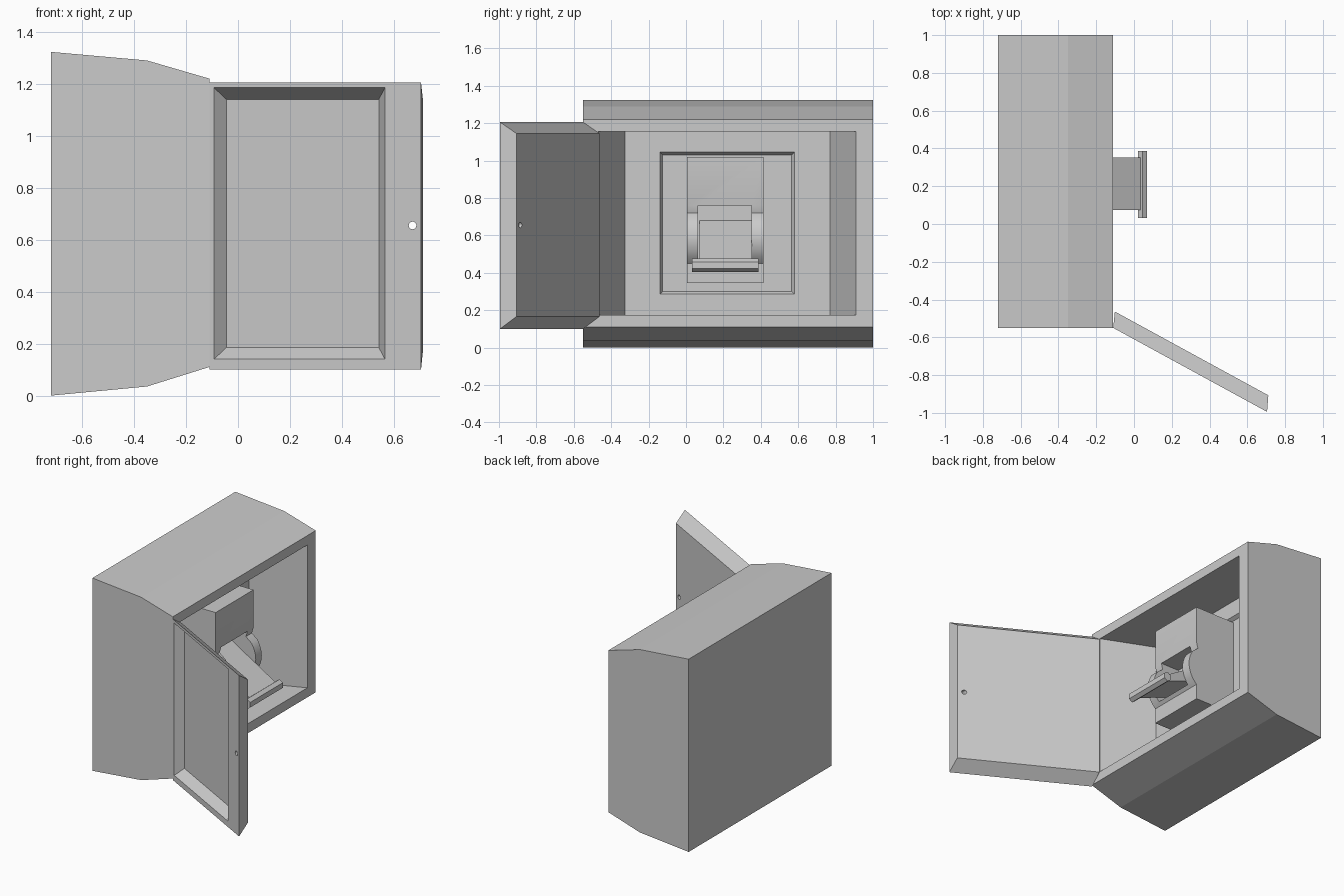
import bpy, bmesh, math
from mathutils import Vector

if "Cube" in bpy.data.objects:
    bpy.data.objects.remove(bpy.data.objects["Cube"])


def finish(name, bm):
    bmesh.ops.recalc_face_normals(bm, faces=bm.faces[:])
    me = bpy.data.meshes.new(name)
    bm.to_mesh(me)
    bm.free()
    ob = bpy.data.objects.new(name, me)
    bpy.context.collection.objects.link(ob)
    return ob


def nested_rects(name, rings, place):
    """Bridge successive rectangles (depth, a0, a1, z0, z1) and cap both ends."""
    bm = bmesh.new()
    loops = []
    for d, a0, a1, z0, z1 in rings:
        corners = ((a0, z0), (a1, z0), (a1, z1), (a0, z1))
        loops.append([bm.verts.new(place(d, a, z)) for a, z in corners])
    for p, q in zip(loops, loops[1:]):
        for i in range(4):
            j = (i + 1) % 4
            bm.faces.new((p[i], p[j], q[j], q[i]))
    bm.faces.new(loops[0])
    bm.faces.new(loops[-1])
    return finish(name, bm)


def extrude_y(name, profile, y0, y1):
    """Extrude a side profile of (x, z) points along y."""
    bm = bmesh.new()
    a = [bm.verts.new((x, y0, z)) for x, z in profile]
    b = [bm.verts.new((x, y1, z)) for x, z in profile]
    bm.faces.new(a)
    bm.faces.new(b)
    for i in range(len(a)):
        j = (i + 1) % len(a)
        bm.faces.new((a[i], a[j], b[j], b[i]))
    return finish(name, bm)


def cut(ob, cutter):
    cutter.hide_render = True
    mod = ob.modifiers.new("cut", 'BOOLEAN')
    mod.object = cutter
    mod.solver = 'EXACT'
    bpy.ops.object.select_all(action='DESELECT')
    bpy.context.view_layer.objects.active = ob
    ob.select_set(True)
    bpy.ops.object.modifier_apply(modifier=mod.name)
    bpy.data.objects.remove(cutter)


# housing: tapered shell, flared cavity and shallow recess in its back
nested_rects("housing", [
    (-0.72, -0.55, 1.0, 0.0, 1.323),
    (-0.35, -0.55, 1.0, 0.035, 1.29),
    (-0.11, -0.55, 1.0, 0.11, 1.22),
    (-0.11, -0.47, 0.91, 0.175, 1.155),
    (-0.456, -0.325, 0.77, 0.175, 1.155),
    (-0.456, -0.14, 0.58, 0.285, 1.045),
    (-0.48, -0.125, 0.565, 0.30, 1.03),
], lambda d, a, z: Vector((d, a, z)))

# door: bevelled slab with a pressed panel, swung open
hinge = Vector((-0.11, -0.55, 0))
along = Vector((0.8777, -0.479, 0))
inward = Vector((0.479, 0.8777, 0))
door = nested_rects("door", [
    (0.08, -0.034, 0.892, 0.165, 1.145),
    (0.0, 0.0, 0.928, 0.10, 1.205),
    (0.0, 0.02, 0.77, 0.14, 1.185),
    (0.06, 0.042, 0.71, 0.185, 1.14),
], lambda d, a, z: hinge + along * a + inward * d + Vector((0, 0, z)))

# keyhole through the door edge
hole = [(0.672 + 0.015 * math.cos(i * math.pi / 6),
         0.655 + 0.015 * math.sin(i * math.pi / 6)) for i in range(12)]
cut(door, extrude_y("keyhole_cutter", hole, -1.1, -0.75))

# switch block with rounded bulge and lever slot
bulge = [(-0.175 + 0.065 * math.sin(t * math.pi / 8) ** 0.7,
          0.72 - 0.27 * t / 8) for t in range(1, 8)]
profile = [(-0.48, 1.02), (-0.173, 1.02), (-0.173, 0.76), (-0.185, 0.72)]
profile += bulge + [(-0.173, 0.45), (-0.173, 0.345), (-0.48, 0.345)]
block = extrude_y("switch_block", profile, 0.005, 0.415)
slot = [(-0.315, 0.76), (0.0, 0.76), (0.0, 0.47), (-0.315, 0.47)]
cut(block, extrude_y("slot_cutter", slot, 0.065, 0.35))
bpy.ops.object.shade_smooth_by_angle(angle=math.radians(30))

# lever sloping out of the slot
extrude_y("lever", [(-0.315, 0.68), (0.04, 0.465), (0.03, 0.425), (-0.315, 0.56)],
          0.073, 0.352)

# cross bar grip
grip = [(0.045 + 0.028 * math.sin(i * math.pi / 3),
         0.44 + 0.035 * math.cos(i * math.pi / 3)) for i in range(6)]
extrude_y("grip_bar", grip, 0.033, 0.387)
